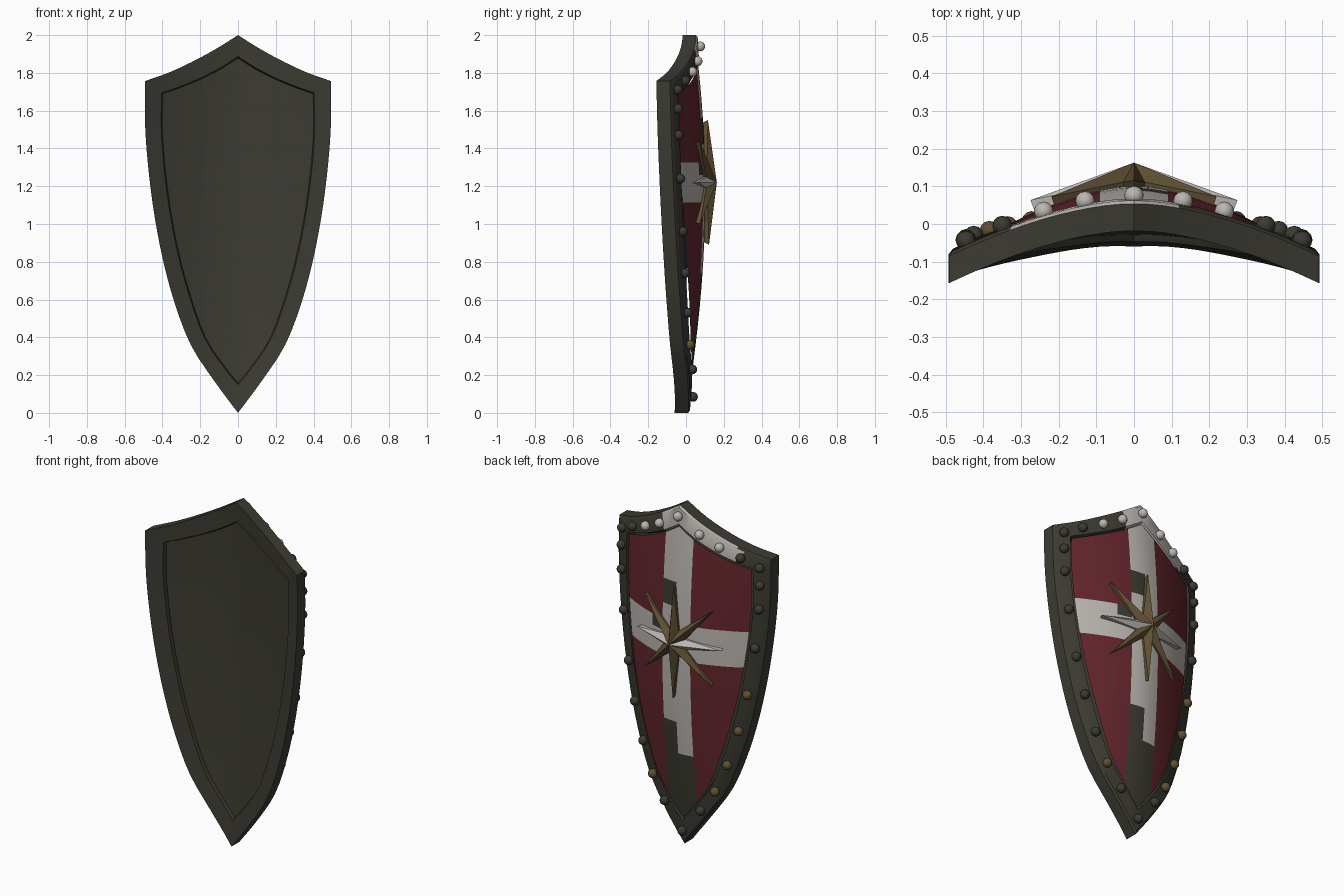
import bpy, bmesh, math
from mathutils import Vector

if "Cube" in bpy.data.objects:
    bpy.data.objects.remove(bpy.data.objects["Cube"])


def material(name, rgb):
    m = bpy.data.materials.new(name)
    m.diffuse_color = (*rgb, 1)
    m.use_nodes = True
    m.node_tree.nodes["Principled BSDF"].inputs["Base Color"].default_value = m.diffuse_color
    return m


DARK, RED, WHITE, BROWN = range(4)
MATS = [material("dark_iron", (0.045, 0.043, 0.032)),
        material("deep_red", (0.125, 0.019, 0.026)),
        material("worn_white", (0.50, 0.47, 0.44)),
        material("old_brass", (0.115, 0.080, 0.034))]

# Half outlines (x, z): top edge from apex to corner, then side down to the tip
OUT_TOP = [(0, 2), (.12, 1.925), (.25, 1.855), (.37, 1.80), (.492, 1.757)]
OUT_SIDE = [(.492, 1.757), (.493, 1.6), (.488, 1.45), (.47, 1.25), (.44, 1.03),
            (.395, .8), (.335, .58), (.25, .36), (.13, .175), (0, 0)]
IN_TOP = [(0, 1.878), (.1, 1.815), (.2, 1.765), (.31, 1.72), (.397, 1.69)]
IN_SIDE = [(.397, 1.69), (.40, 1.58), (.398, 1.45), (.381, 1.255), (.352, 1.045),
           (.308, .825), (.25, .615), (.172, .4), (.07, .245), (0, .16)]


def spline(pts, n=3):
    """Smooth curve through the points, without the last point."""
    p = [Vector(q) for q in pts]
    p = [2 * p[0] - p[1]] + p + [2 * p[-1] - p[-2]]
    out = []
    for i in range(1, len(p) - 2):
        a, b, c, d = p[i - 1:i + 3]
        for k in range(n):
            t = k / n
            out.append(0.5 * (2 * b + (c - a) * t + (2 * a - 5 * b + 4 * c - d) * t * t
                              + (3 * b - a - 3 * c + d) * t ** 3))
    return out


def outline(top, side):
    half = spline(top) + spline(side) + [Vector(side[-1])]
    return half + [Vector((-q.x, q.y)) for q in half[-2:0:-1]]


OUTER, INNER = outline(OUT_TOP, OUT_SIDE), outline(IN_TOP, IN_SIDE)


def surf(x, z):
    """Depth of the curved shield face at the rim."""
    k = 0.06 if z < 1.4 else 0.1 * 1.96 / 1.96
    return 0.08 - k * ((z - 1.4) / 1.4) ** 2 - 0.15 * (abs(x) / 0.49) ** 1.6


def bulge(x, z):
    """Extra swelling of the painted panel over the rim level."""
    v = max(0, math.sin(math.pi * min(1, max(0, (z - .1) / 1.85))))
    return -0.012 + 0.037 * v * max(0, 1 - (x / 0.42) ** 2)


def finish(name, bm, angle=35):
    me = bpy.data.meshes.new(name)
    bm.to_mesh(me)
    bm.free()
    for m in MATS:
        me.materials.append(m)
    ob = bpy.data.objects.new(name, me)
    bpy.context.collection.objects.link(ob)
    if angle:
        bpy.ops.object.select_all(action='DESELECT')
        ob.select_set(True)
        bpy.context.view_layer.objects.active = ob
        bpy.ops.object.shade_smooth_by_angle(angle=math.radians(angle))
    return ob


# Rim: cross-section of (share of the way inwards, depth) swept along the outline
SECTION = [(0, -.008), (.1, 0), (.88, 0), (1, -.028), (1, -.06), (.93, -.08), (0, -.08)]
bm = bmesh.new()
rings = []
for p, q in zip(OUTER, INNER):
    ring = []
    for t, d in SECTION:
        c = p.lerp(q, t)
        ring.append(bm.verts.new((c.x, surf(c.x, c.y) + d, c.y)))
    rings.append(ring)
for i, a in enumerate(rings):
    b = rings[(i + 1) % len(rings)]
    for j in range(len(SECTION)):
        k = (j + 1) % len(SECTION)
        f = bm.faces.new((a[j], a[k], b[k], b[j]))
        c = f.calc_center_median()
        # worn white paint over the apex of the front face
        if j in (0, 1, 2) and c.z > 1.74 and -0.33 < c.x < 0.1:
            f.material_index = WHITE
bmesh.ops.recalc_face_normals(bm, faces=bm.faces)
finish("rim", bm)


# Panels: flat sheet cut into a grid along the paint edges, then bent
def paint(x, z):
    if abs(x) < 0.09:
        if z < (0.74 if x > 0 else 0.55) or (x > 0 and 1.42 < z < 1.56):
            return DARK
        return WHITE
    if abs(z - 1.22) < 0.105:
        return DARK if 0.09 < x < 0.17 and z > 1.26 else WHITE
    return RED


def panel(name, depth, rule, towards):
    bm = bmesh.new()
    bm.faces.new([bm.verts.new((p.x, 0, p.y)) for p in INNER])
    xs = [s * v for v in (.045, .09, .13, .17, .21, .25, .29, .33, .365) for s in (1, -1)] + [0]
    zs = [.25, .35, .45, .55, .65, .74, .83, .92, 1.02, 1.115, 1.19, 1.26, 1.325,
          1.42, 1.49, 1.56, 1.64, 1.7, 1.76, 1.82]
    cuts = [((x, 0, 0), (1, 0, 0)) for x in xs] + [((0, 0, z), (0, 0, 1)) for z in zs]
    for co, no in cuts:
        bmesh.ops.bisect_plane(bm, geom=bm.verts[:] + bm.edges[:] + bm.faces[:],
                               dist=1e-5, plane_co=co, plane_no=no)
    for f in bm.faces:
        c = f.calc_center_median()
        f.material_index = rule(c.x, c.z)
        f.normal_update()
        if f.normal.y * towards < 0:
            f.normal_flip()
    for v in bm.verts:
        v.co.y = surf(v.co.x, v.co.z) + depth(v.co.x, v.co.z)
    finish(name, bm)


panel("painted_front_panel", bulge, paint, 1)
panel("back_panel", lambda x, z: -0.062, lambda x, z: DARK, -1)

# Star boss: eight ridged points with a raised centre
CZ = 1.22
bm = bmesh.new()
apex = bm.verts.new((0, 0.163, CZ))
front, back = [], []
for i in range(16):
    a = math.pi * i / 8
    r = 0.075 if i % 2 else (0.275, 0.31, 0.33, 0.31)[(i // 2) % 4]
    x, z = r * math.cos(a), CZ + r * math.sin(a)
    s = surf(x, z) + bulge(x, z)
    y = s + (0.012 if i % 2 else 0.036 if i % 8 == 0 else 0.026)
    front.append(bm.verts.new((x, y, z)))
    back.append(bm.verts.new((x * .96, min(y - 0.028, s + 0.01), CZ + (z - CZ) * .96)))
for i in range(16):
    j = (i + 1) % 16
    tip = (i + 1) // 2 % 8
    colour = WHITE if tip in (0, 4) else BROWN
    for vs in ((apex, front[i], front[j]), (front[i], back[i], back[j], front[j])):
        bm.faces.new(vs).material_index = colour
bm.faces.new(back)
bmesh.ops.recalc_face_normals(bm, faces=bm.faces)
finish("star_boss", bm, 0)


# Rivets along the middle of the rim
def rivet(x, z, colour):
    bm = bmesh.new()
    bmesh.ops.create_uvsphere(bm, u_segments=12, v_segments=8, radius=0.026)
    for v in bm.verts:
        v.co += Vector((x, surf(x, z) + 0.01, z))
    for f in bm.faces:
        f.material_index = colour
    finish("rivet", bm, 60)


MID = [p.lerp(q, 0.48) for p, q in zip(OUTER, INNER)]
TOP_N, HALF = 12, len(OUTER) // 2


def along(points, axis, value):
    """Point on a polyline where one coordinate reaches a value."""
    for a, b in zip(points, points[1:]):
        if (a[axis] - value) * (b[axis] - value) <= 0 and a[axis] != b[axis]:
            return a.lerp(b, (value - a[axis]) / (b[axis] - a[axis]))


rivet(0, 1.94, WHITE)
rivet(0, 0.085, DARK)
for s in (1, -1):
    for x in (.13, .24, .35):
        p = along(MID[:TOP_N + 1], 0, x)
        rivet(s * p.x, p.y, WHITE if x < .3 else DARK)
    for z in (1.71, 1.61, 1.47, 1.24, .96, .74, .53, .36, .23):
        p = along(MID[TOP_N:HALF + 1], 1, z)
        rivet(s * p.x, p.y, BROWN if (s < 0 and .5 < z < 1) or z == .36 else DARK)
